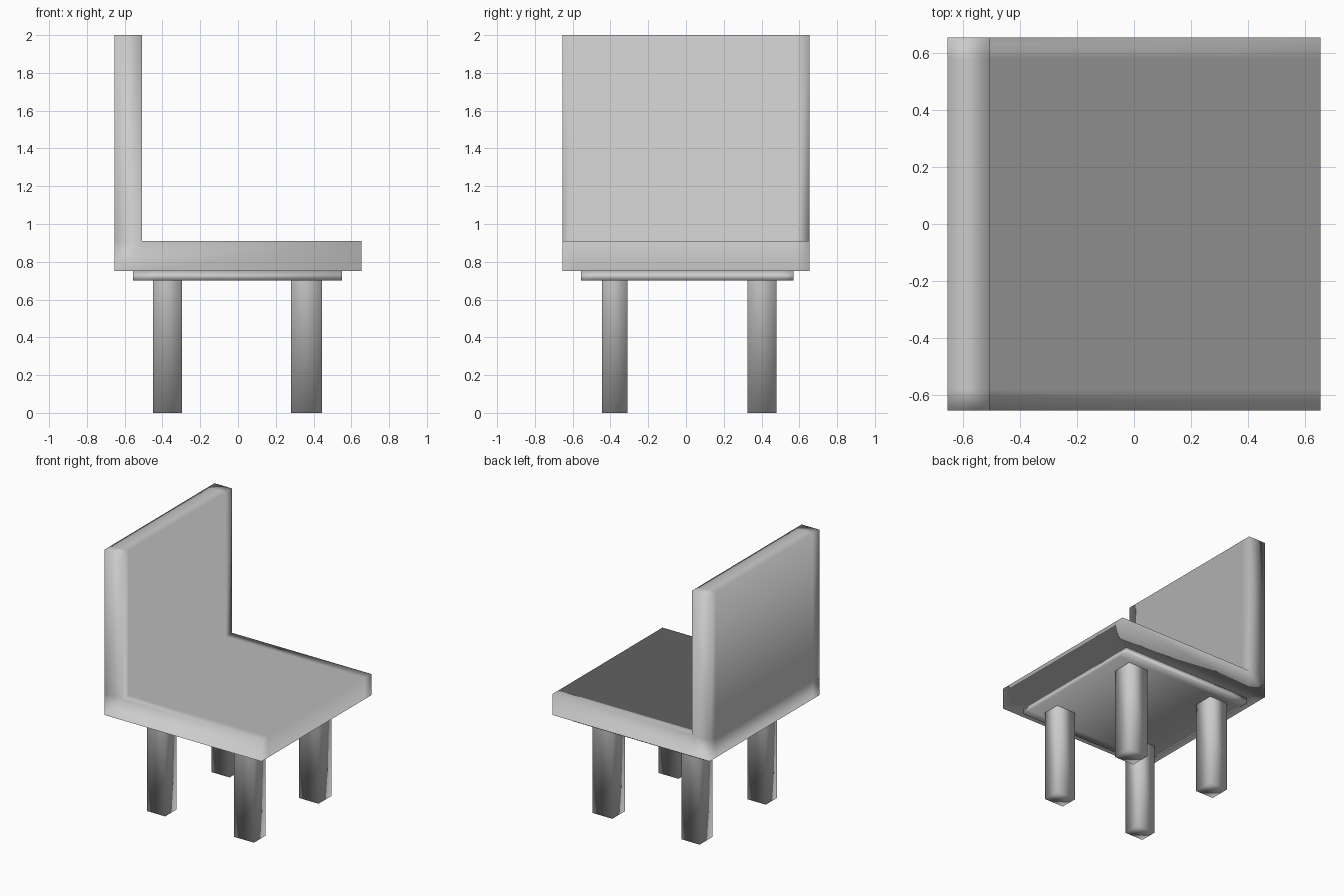
import bpy, bmesh
from bmesh.types import BMVert, BMFace

if "Cube" in bpy.data.objects:
    bpy.data.objects.remove(bpy.data.objects["Cube"])


def finish(name, bm):
    """Turn a bmesh into a fully smooth shaded object."""
    bmesh.ops.recalc_face_normals(bm, faces=bm.faces)
    for f in bm.faces:
        f.smooth = True
    mesh = bpy.data.meshes.new(name)
    bm.to_mesh(mesh)
    bm.free()
    obj = bpy.data.objects.new(name, mesh)
    bpy.context.collection.objects.link(obj)
    return obj


def extrude(bm, faces, offset, keep=False):
    """Extrude faces by an offset and return the new faces and vertices."""
    geo = bmesh.ops.extrude_face_region(bm, geom=faces, use_keep_orig=keep)["geom"]
    verts = [g for g in geo if isinstance(g, BMVert)]
    bmesh.ops.translate(bm, vec=offset, verts=verts)
    return [g for g in geo if isinstance(g, BMFace)], verts


def leg(name, xs, ys, top):
    bm = bmesh.new()
    bmesh.ops.create_cube(bm, size=1)
    for v in bm.verts:
        v.co = [r[0] if c < 0 else r[1] for c, r in zip(v.co, (xs, ys, (0, top)))]
    bm.normal_update()
    # the top sits against the plate, so it stays open
    cap = [f for f in bm.faces if f.normal.z > 0.9]
    bmesh.ops.delete(bm, geom=cap, context='FACES')
    # recalculation is safe on the open box
    finish(name, bm)


# Seat and backrest: one L-shaped profile extruded across the width
W, RIM = 0.655, 0.075
BACK_X, SEAT_LOW, SEAT_TOP, TOP = -0.508, 0.75, 0.91, 2.0
bm = bmesh.new()
profile = [(-W, SEAT_LOW), (BACK_X, SEAT_LOW), (W, SEAT_LOW), (W, SEAT_TOP),
           (BACK_X, SEAT_TOP), (BACK_X, TOP), (-W, TOP), (-W, SEAT_TOP)]
vs = [bm.verts.new((x, -W, z)) for x, z in profile]
faces = [bm.faces.new([vs[i] for i in q])
         for q in ((0, 1, 4, 7), (1, 2, 3, 4), (7, 4, 5, 6))]
extrude(bm, faces, (0, 2 * W, 0), keep=True)
bmesh.ops.recalc_face_normals(bm, faces=bm.faces)

# Loops near both sides keep the soft shading at the rims
for y in (-W + RIM, W - RIM):
    bmesh.ops.bisect_plane(bm, geom=bm.verts[:] + bm.edges[:] + bm.faces[:],
                           plane_co=(0, y, 0), plane_no=(0, 1, 0))

# Thin plate under the seat: underside drawn in, then pulled down
PLATE_X, PLATE_Y, PLATE_Z = (-0.555, 0.55), (-0.555, 0.57), 0.70
bm.normal_update()
under = [f for f in bm.faces if f.normal.z < -0.9]
under, verts = extrude(bm, under, (0, 0, 0))
for v in verts:
    for axis, (lo, hi) in enumerate((PLATE_X, PLATE_Y)):
        v.co[axis] = lo + (hi - lo) * (v.co[axis] + W) / (2 * W)
extrude(bm, under, (0, 0, PLATE_Z - SEAT_LOW))
finish("seat_and_backrest", bm)

# Four square legs
for xn, xs in (("left", (-0.45, -0.297)), ("right", (0.28, 0.445))):
    for yn, ys in (("front", (-0.445, -0.31)), ("back", (0.325, 0.48))):
        leg(f"{yn}_{xn}_leg", xs, ys, PLATE_Z)
